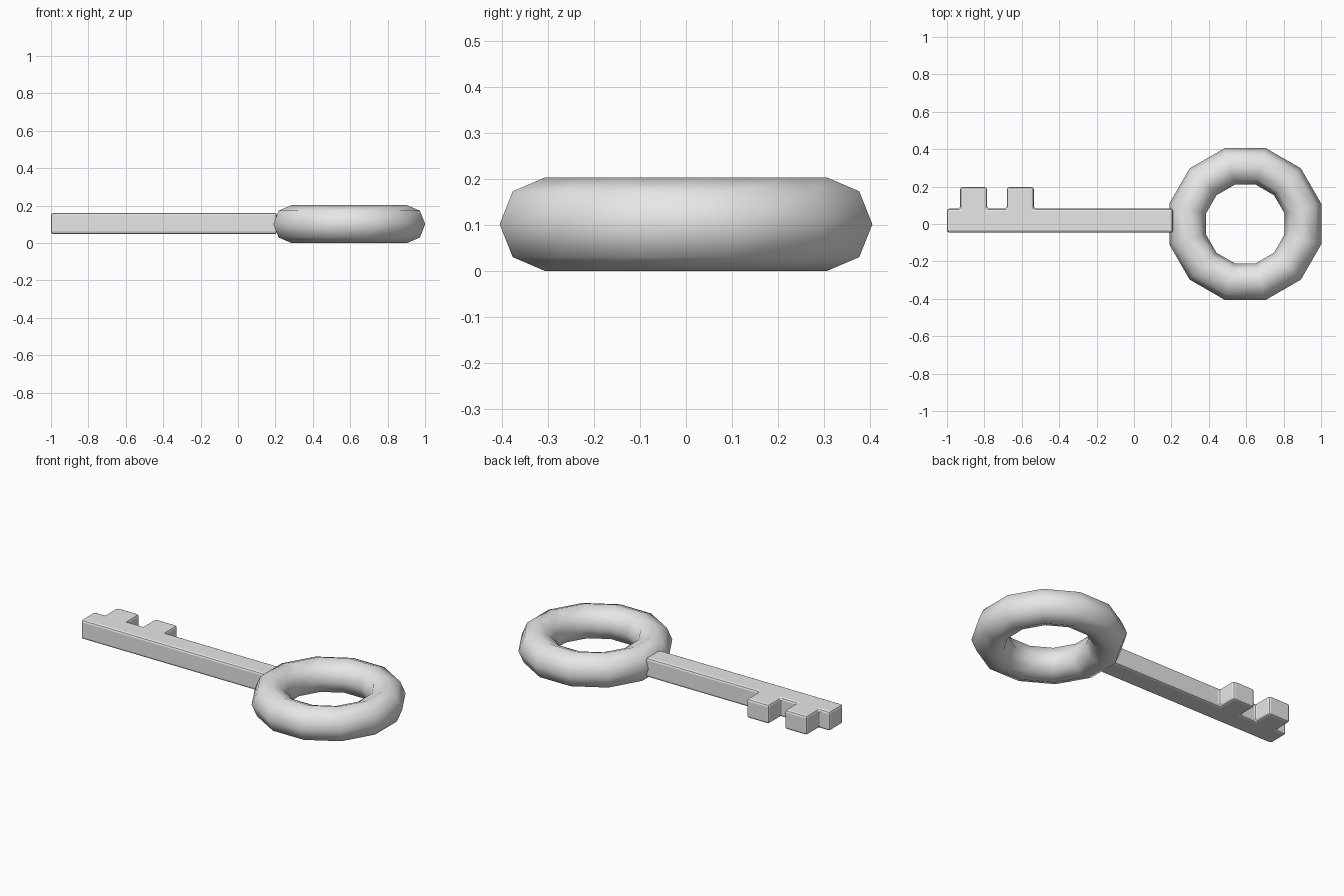
import bpy
import bmesh
from math import radians

cube = bpy.data.objects.get("Cube")
if cube:
    bpy.data.objects.remove(cube, do_unlink=True)

# Single grey metal colour
COLOUR = (0.8, 0.8, 0.8, 1)
metal = bpy.data.materials.new("grey_metal")
metal.use_nodes = True
metal.diffuse_color = COLOUR
for node in metal.node_tree.nodes:
    if node.type == "BSDF_PRINCIPLED":
        node.inputs["Base Color"].default_value = COLOUR

# Ring handle: smooth twelve-sided torus with flats facing the shaft
bpy.ops.mesh.primitive_torus_add(
    major_segments=12, minor_segments=8, major_radius=0.319, minor_radius=0.1015,
    location=(0.595, 0, 0.1015), rotation=(0, 0, radians(15)))
ring = bpy.context.object
ring.name = "ring_handle"
ring.data.materials.append(metal)
bpy.ops.object.shade_smooth()

# Shaft and two teeth: one outline, extruded upward
FRONT, BACK, TIP = -0.046, 0.082, 0.197
BOTTOM, TOP = 0.048, 0.162
outline = [(-1, FRONT), (0.208, FRONT), (0.208, BACK)]
for right, left in ((-0.535, -0.68), (-0.785, -0.93)):
    outline += [(right, BACK), (right, TIP), (left, TIP), (left, BACK)]
outline.append((-1, BACK))

bm = bmesh.new()
base = bm.faces.new([bm.verts.new((x, y, BOTTOM)) for x, y in outline])
top = bmesh.ops.extrude_face_region(bm, geom=[base])["geom"]
bmesh.ops.translate(bm, vec=(0, 0, TOP - BOTTOM),
                    verts=[v for v in top if isinstance(v, bmesh.types.BMVert)])
bmesh.ops.recalc_face_normals(bm, faces=bm.faces)
mesh = bpy.data.meshes.new("shaft_and_teeth")
bm.to_mesh(mesh)
bm.free()
mesh.materials.append(metal)
shaft = bpy.data.objects.new("shaft_and_teeth", mesh)
bpy.context.collection.objects.link(shaft)

# Softened edges
bevel = shaft.modifiers.new("edge_bevel", "BEVEL")
bevel.width = 0.013
bevel.segments = 2
bevel.limit_method = "ANGLE"
